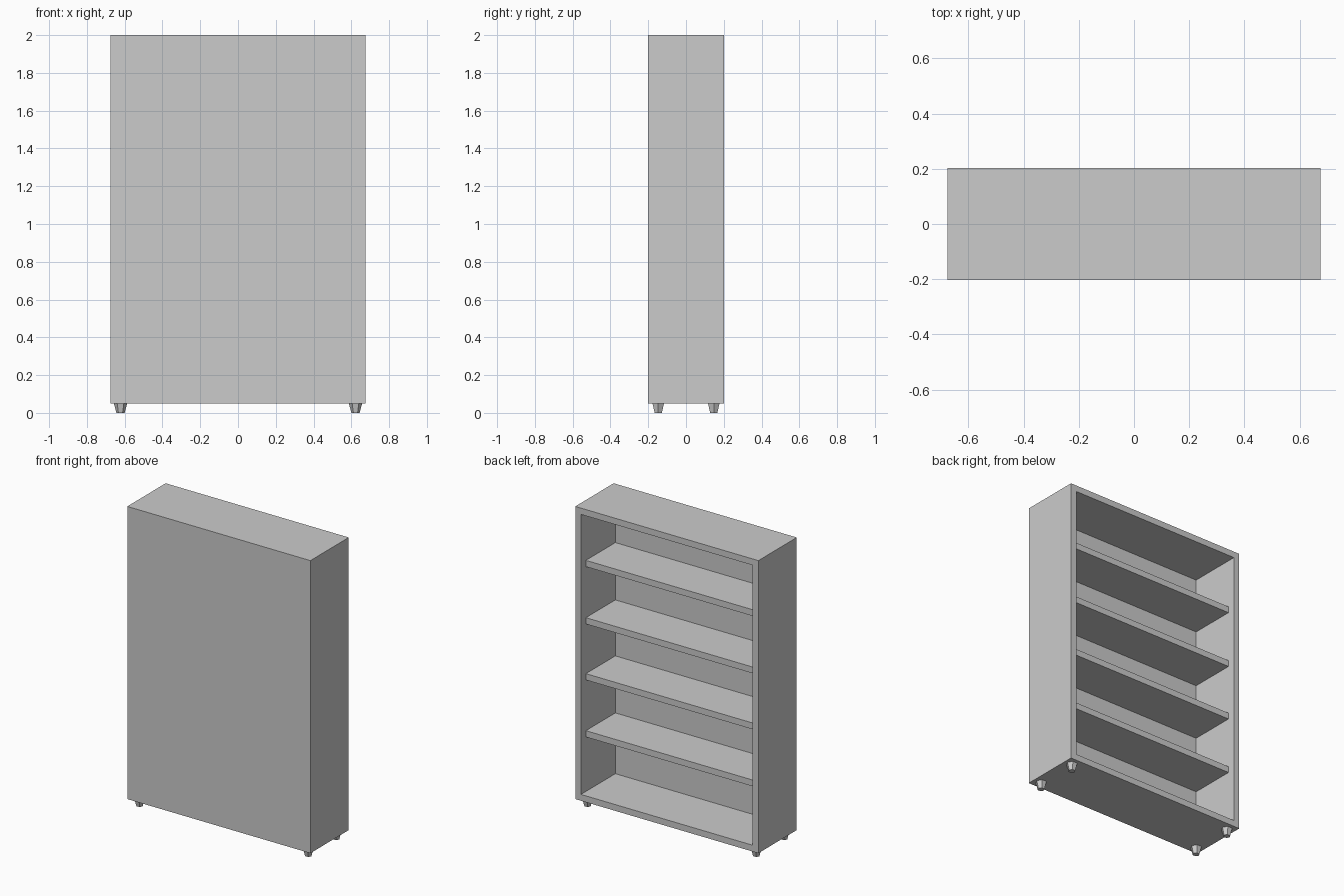
import bpy

if "Cube" in bpy.data.objects:
    bpy.data.objects.remove(bpy.data.objects["Cube"])

W, D = 0.675, 0.202      # half width, half depth
Z0, Z1, T = 0.05, 2.0, 0.042


def box(name, x0, x1, y0, y1, z0, z1):
    bpy.ops.mesh.primitive_cube_add(
        size=1, location=((x0 + x1) / 2, (y0 + y1) / 2, (z0 + z1) / 2))
    ob = bpy.context.object
    ob.name = name
    ob.scale = (x1 - x0, y1 - y0, z1 - z0)
    bpy.ops.object.transform_apply(location=False, rotation=False, scale=True)
    return ob


# Carcass: one block hollowed from the +y side, leaving a closed panel at -y
carcass = box("carcass", -W, W, -D, D, Z0, Z1)
cutter = box("carcass_cutter", -W + T, W - T, -D + T, D + 0.1, Z0 + T, Z1 - T)
cut = carcass.modifiers.new("hollow", 'BOOLEAN')
cut.operation = 'DIFFERENCE'
cut.solver = 'EXACT'
cut.object = cutter
bpy.context.view_layer.objects.active = carcass
bpy.ops.object.modifier_apply(modifier=cut.name)
bpy.data.objects.remove(cutter)

# Shelves, set back from the open face
for i, top in enumerate((0.497, 0.877, 1.25, 1.632)):
    box(f"shelf_{i + 1}", -W + T, W - T, -D + T, D - 0.052, top - T, top)

# Tapered six-sided feet, corners pointing along x
for sx in (-1, 1):
    for sy in (-1, 1):
        bpy.ops.mesh.primitive_cone_add(
            vertices=6, radius1=0.022, radius2=0.035, depth=Z0,
            location=(sx * 0.622, sy * 0.147, Z0 / 2),
            rotation=(0, 0, 1.5707963))
        bpy.context.object.name = "foot"
